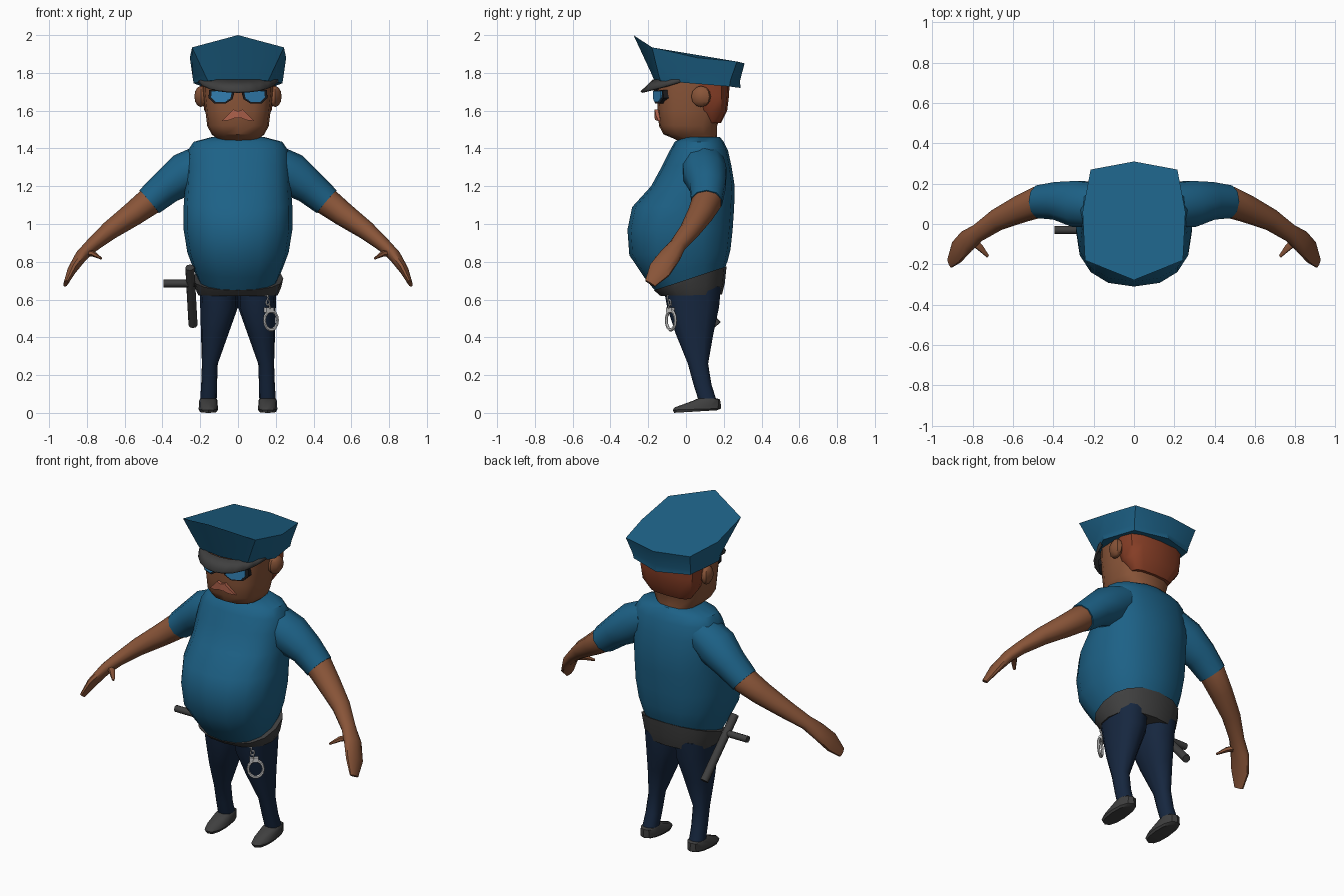
import bpy, bmesh, math
from mathutils import Vector

if "Cube" in bpy.data.objects:
    bpy.data.objects.remove(bpy.data.objects["Cube"])

COLORS = {"blue": (.012, .12, .24), "skin": (.25, .09, .04), "navy": (.008, .02, .05),
          "hair": (.25, .05, .02), "lip": (.42, .12, .07), "dark": (.05, .05, .05),
          "black": (.01, .01, .012), "lens": (.03, .2, .42)}
MATS = {}
for key, rgb in COLORS.items():
    MATS[key] = bpy.data.materials.new(key)
    MATS[key].diffuse_color = (*rgb, 1)


def finish(obj, mat=None, mirror=False, angle=40):
    me = obj.data
    if mat:
        me.materials.append(MATS[mat])
    me.polygons.foreach_set("use_smooth", [True] * len(me.polygons))
    me.set_sharp_from_angle(angle=math.radians(angle))
    if mirror:
        obj.modifiers.new("Mirror", 'MIRROR')
    return obj


def loft(name, rings, mat, mirror=False, angle=40, closed=True):
    """Skin a stack of equal-length point rings."""
    bm = bmesh.new()
    vs = [[bm.verts.new(p) for p in r] for r in rings]
    n = len(rings[0])
    for a, b in zip(vs, vs[1:]):
        for i in range(n if closed else n - 1):
            j = (i + 1) % n
            bm.faces.new((a[i], a[j], b[j], b[i]))
    if closed:
        bm.faces.new(vs[0])
        bm.faces.new(vs[-1])
    bmesh.ops.recalc_face_normals(bm, faces=bm.faces)
    me = bpy.data.meshes.new(name)
    bm.to_mesh(me)
    bm.free()
    obj = bpy.data.objects.new(name, me)
    bpy.context.collection.objects.link(obj)
    return finish(obj, mat, mirror, angle)


def ring(z, hx, yf, yb, cx=0, tilt=0, e=.85, n=16):
    """Rounded horizontal section from front yf to back yb."""
    def power(v):
        return math.copysign(abs(v) ** e, v) if abs(v) > 1e-6 else 0
    pts = []
    for i in range(n):
        a = 2 * math.pi * i / n
        y = (yf + yb) / 2 + (yb - yf) / 2 * power(math.sin(a))
        pts.append((cx + hx * power(math.cos(a)), y, z + tilt * y))
    return pts


def tube(name, stations, mat, mirror=False, n=10, angle=50):
    """Oval tube: each station is (centre, radius across, radius along y)."""
    cs = [Vector(s[0]) for s in stations]
    rings = []
    for k, (c, ra, rb) in enumerate(stations):
        t = (cs[min(k + 1, len(cs) - 1)] - cs[max(k - 1, 0)]).normalized()
        u = Vector((0, 1, 0)).cross(t).normalized()
        w = t.cross(u)
        rings.append([cs[k] + u * ra * math.cos(2 * math.pi * i / n)
                      + w * rb * math.sin(2 * math.pi * i / n) for i in range(n)])
    return loft(name, rings, mat, mirror, angle)


def plate(name, pts, y0, bend, thick, mat):
    """Mirrored (x, z) outline wrapped around the face."""
    rings = [[(x, y0 + bend * x * x + d, z) for x, z in pts] for d in (0, thick)]
    return loft(name, rings, mat, True, 30)


def both_sides(half):
    """Complete an outline running from the front centre to the back centre."""
    return half + [(-x, y, z) for x, y, z in half[-2:0:-1]]


# Shirt body with the round belly
loft("shirt", [ring(*r) for r in [
    (.69, .205, -.16, .20, 0, .3), (.76, .235, -.22, .22, 0, .2), (.85, .268, -.30, .235, 0, .05),
    (.97, .288, -.31, .247), (1.09, .288, -.285, .255), (1.20, .28, -.185, .258),
    (1.31, .275, -.125, .24), (1.39, .265, -.085, .222), (1.435, .235, -.06, .20),
    (1.46, .14, -.02, .18)]], "blue")

# Sleeves, forearms with hands, thumbs
tube("sleeve", [((.18, .09, 1.325), .10, .115), ((.28, .10, 1.265), .115, .12),
                ((.38, .115, 1.195), .092, .098), ((.47, .11, 1.118), .08, .085)], "blue", True)
tube("arm", [((.43, .11, 1.152), .07, .075), ((.47, .11, 1.118), .074, .08),
             ((.56, .075, 1.05), .064, .07), ((.68, .02, .965), .05, .055),
             ((.775, -.045, .885), .037, .045), ((.83, -.085, .83), .033, .058),
             ((.88, -.14, .755), .024, .062), ((.912, -.19, .685), .012, .032)], "skin", True)
tube("thumb", [((.81, -.075, .85), .02, .025), ((.765, -.115, .842), .015, .018),
               ((.725, -.16, .818), .006, .008)], "skin", True, 6)

# Belt, trousers, shoes
loft("belt", [ring(.622, .21, -.135, .19, 0, .02), ring(.66, .228, -.16, .205, 0, .12),
              ring(.705, .24, -.17, .215, 0, .33), ring(.705, .19, -.13, .18, 0, .33)], "dark")
loft("trouser_leg", [ring(*r, n=12) for r in [
    (.67, .102, -.12, .185, .102), (.56, .1, -.10, .175, .1), (.42, .073, -.055, .145, .123),
    (.26, .042, .01, .117, .149), (.15, .042, .04, .135, .153), (.055, .044, .07, .165, .157)]],
     "navy", True)
loft("shoe", [ring(*r, n=12) for r in [
    (.004, .045, -.062, .165, .157, .06), (.018, .052, -.07, .185, .157, .03),
    (.032, .05, -.06, .185, .157, .05), (.062, .048, .035, .18, .157, .05),
    (.075, .044, .06, .17, .157, 0)]], "dark", True, 35)

# Head, hair, ears
loft("head", [ring(*r, e=.72) for r in [
    (1.42, .10, 0, .165), (1.45, .11, -.06, .165), (1.475, .14, -.12, .165),
    (1.52, .163, -.143, .165), (1.6, .173, -.15, .195), (1.7, .184, -.155, .20),
    (1.79, .184, -.15, .20)]], "skin")
loft("hair", [ring(*r, e=.7, n=12) for r in [
    (1.535, .13, .09, .185), (1.60, .178, .05, .218), (1.68, .192, .02, .228),
    (1.79, .195, 0, .232)]], "hair")
bpy.ops.mesh.primitive_uv_sphere_add(segments=8, ring_count=6, radius=1)
ear = bpy.context.object
ear.name = "ear"
for v in ear.data.vertices:
    v.co = Vector((.197, .08, 1.675)) + Vector((v.co.x * .034, v.co.y * .052 + v.co.x * .01, v.co.z * .056))
finish(ear, "skin", True)

# Sunglasses and moustache
lens = [(.03, 1.705), (.14, 1.705), (.142, 1.67), (.118, 1.645), (.07, 1.645), (.04, 1.665)]
plate("sunglass_lens", lens, -.178, 2.2, .02, "lens")
frame = [(max(.0, .087 + (x - .087) * 1.25), 1.68 + (z - 1.68) * 1.22) for x, z in lens]
plate("sunglass_frame", frame, -.173, 2.2, .03, "black")
plate("glasses_bridge", [(0, 1.72), (.05, 1.72), (.05, 1.70), (0, 1.70)], -.172, 2, .03, "black")
plate("moustache", [(0, 1.597), (.025, 1.606), (.055, 1.575), (.087, 1.545), (.045, 1.55),
                    (.02, 1.56), (0, 1.56)], -.168, 3, .04, "lip")

# Cap: band, flared faceted crown, visor
loft("cap", [
    both_sides([(0, -.17, 1.765), (.16, -.135, 1.758), (.235, .02, 1.745), (.19, .23, 1.728), (0, .29, 1.72)]),
    both_sides([(0, -.185, 1.80), (.175, -.145, 1.79), (.24, .02, 1.775), (.195, .235, 1.76), (0, .285, 1.755)]),
    both_sides([(0, -.278, 2.0), (.243, -.18, 1.935), (.255, .06, 1.88), (.215, .27, 1.86), (0, .31, 1.85)])],
     "blue", False, 30)
arc = [math.radians(-80 + 16 * i) for i in range(11)]
visor = loft("cap_visor", [
    [(.222 * math.sin(a), .02 - .195 * math.cos(a), 1.765) for a in arc],
    [(.21 * math.sin(a), .0 - .24 * math.cos(a), 1.755 - .052 * math.cos(a)) for a in arc]],
    "dark", closed=False)
visor.modifiers.new("Thickness", 'SOLIDIFY').thickness = .012


# Side-handled baton hanging from the belt
def rod(name, a, b, r):
    a, b = Vector(a), Vector(b)
    bpy.ops.mesh.primitive_cylinder_add(vertices=8, radius=r, depth=(b - a).length, location=(a + b) / 2)
    obj = bpy.context.object
    obj.name = name
    obj.rotation_mode = 'QUATERNION'
    obj.rotation_quaternion = (b - a).to_track_quat('Z', 'Y')
    finish(obj, "dark", angle=50)


rod("baton_shaft", (-.255, -.105, .77), (-.238, .165, .465), .024)
rod("baton_handle", (-.395, -.03, .685), (-.23, -.03, .685), .02)


# Handcuff on a short chain
def link(name, loc, rad, thick, turn, stretch=1.3, seg=8):
    bpy.ops.mesh.primitive_torus_add(location=loc, rotation=(math.pi / 2, 0, math.radians(turn)),
                                     major_segments=seg, minor_segments=6,
                                     major_radius=rad, minor_radius=thick)
    obj = bpy.context.object
    obj.name = name
    obj.scale = (1, stretch, 1)
    finish(obj)


link("handcuff", (.175, -.08, .49), .042, .008, 35, 1.2, 14)
for i in range(4):
    link("chain_link", (.148 + .005 * i, -.095 + .004 * i, .635 - .025 * i), .011, .004, 35 + 90 * (i % 2))
bpy.ops.mesh.primitive_cube_add(size=1, location=(.165, -.083, .545), rotation=(0, 0, math.radians(35)))
lock = bpy.context.object
lock.name = "handcuff_lock"
lock.scale = (.05, .02, .025)

for m in bpy.data.materials:
    if m.users and not m.is_grease_pencil:
        m.use_nodes = True
        m.node_tree.nodes["Principled BSDF"].inputs["Base Color"].default_value = m.diffuse_color
